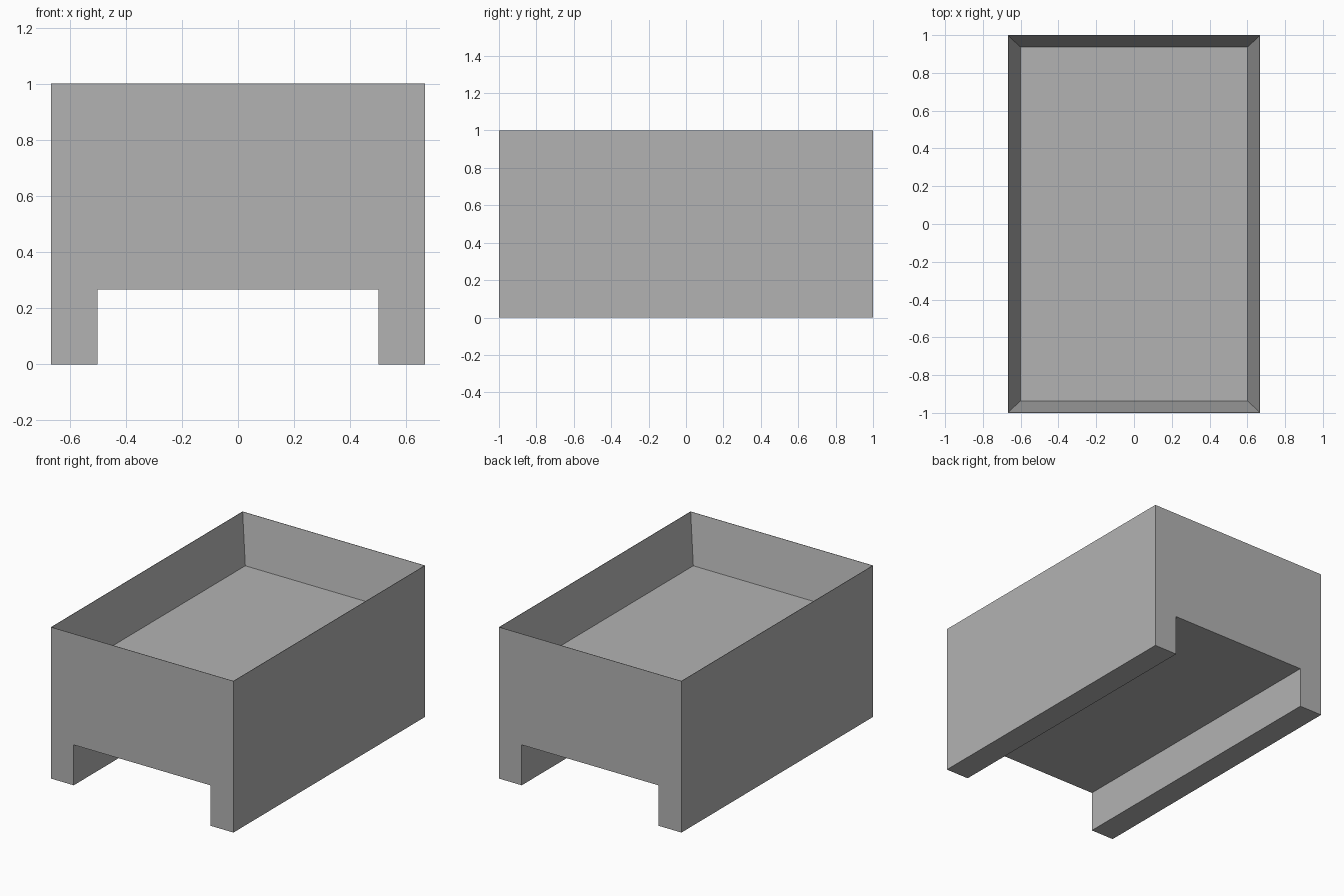
import bpy
import bmesh
from mathutils import Vector

cube = bpy.data.objects.get("Cube")
if cube:
    bpy.data.objects.remove(cube, do_unlink=True)

HALF_X, HALF_Y, HEIGHT = 0.667, 1.0, 1.0
NOTCH_X, NOTCH_Z = 0.5, 0.267
RIM = 0.004
FLOOR_X, FLOOR_Y, FLOOR_Z = 0.602, 0.936, 0.683

grey = bpy.data.materials.new("plain_grey")
grey.use_nodes = True
colour = (0.45, 0.45, 0.45, 1)
grey.diffuse_color = colour
grey.node_tree.nodes["Principled BSDF"].inputs["Base Color"].default_value = colour

# Arch profile with two side runners, swept from front to back
half = [(NOTCH_X, NOTCH_Z), (NOTCH_X, 0), (HALF_X, 0), (HALF_X, HEIGHT)]
profile = half + [(-x, z) for x, z in reversed(half)]
bm = bmesh.new()
front = bm.faces.new([bm.verts.new((x, -HALF_Y, z)) for x, z in profile])
swept = bmesh.ops.extrude_face_region(bm, geom=[front], use_keep_orig=True)
back_verts = [g for g in swept["geom"] if isinstance(g, bmesh.types.BMVert)]
bmesh.ops.translate(bm, verts=back_verts, vec=(0, 2 * HALF_Y, 0))
bmesh.ops.recalc_face_normals(bm, faces=bm.faces)

# Tray recess: thin rim, then sloping inner walls down to the floor
top = max(bm.faces, key=lambda f: f.calc_center_median().z)
bmesh.ops.inset_individual(bm, faces=[top], thickness=RIM)
bmesh.ops.inset_individual(bm, faces=[top], thickness=RIM)
for v in top.verts:
    v.co = Vector((FLOOR_X if v.co.x > 0 else -FLOOR_X,
                   FLOOR_Y if v.co.y > 0 else -FLOOR_Y, FLOOR_Z))
bmesh.ops.recalc_face_normals(bm, faces=bm.faces)

mesh = bpy.data.meshes.new("tray_body")
bm.to_mesh(mesh)
bm.free()
mesh.materials.append(grey)
bpy.context.collection.objects.link(bpy.data.objects.new("tray_body", mesh))
